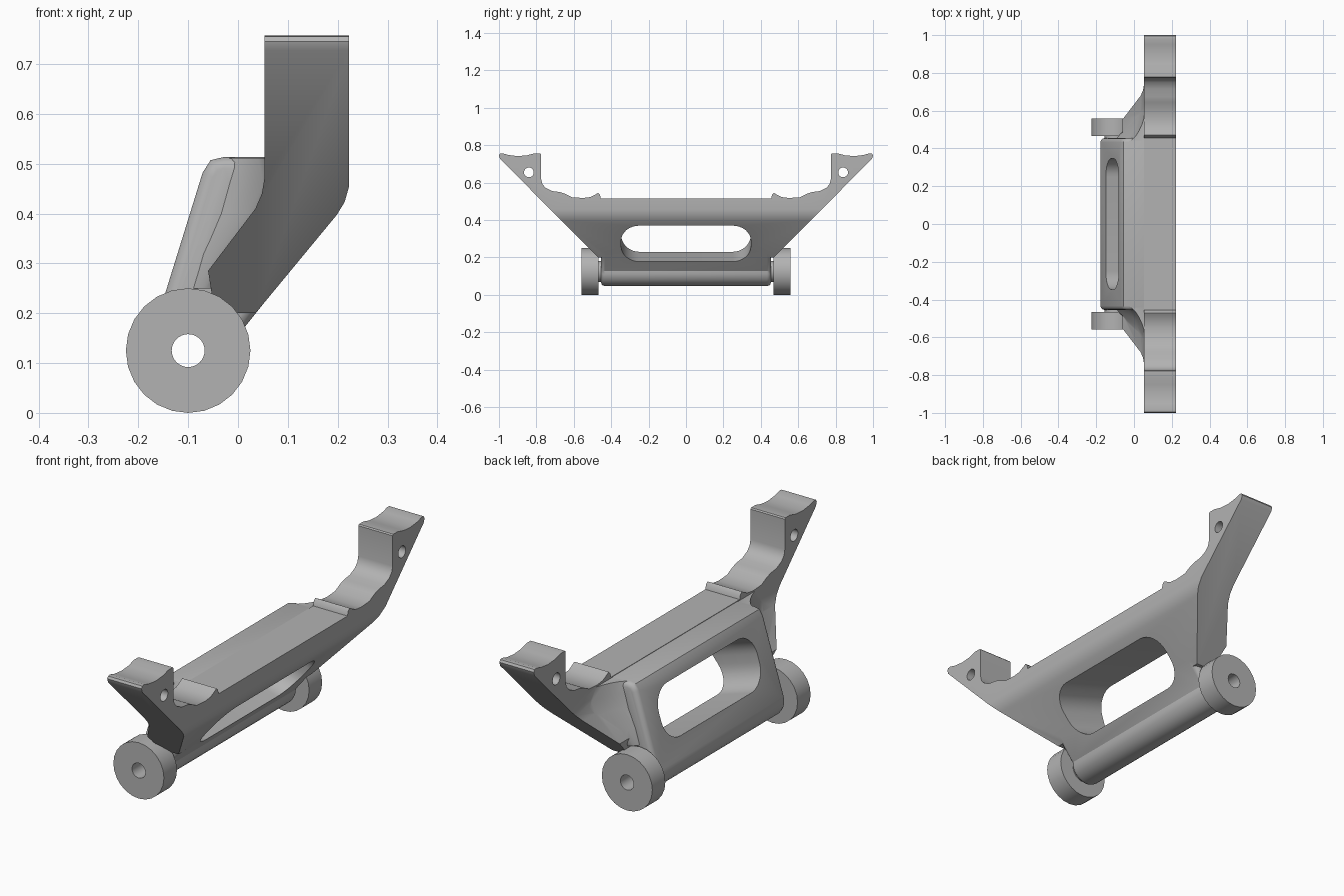
import bpy, bmesh
from math import cos, sin, radians, pi
from mathutils import Vector, Matrix

cube = bpy.data.objects.get("Cube")
if cube:
    bpy.data.objects.remove(cube)

AXLE = Vector((-0.1, 0, 0.125))
grey = bpy.data.materials.new("plain grey")
grey.use_nodes = True
grey.diffuse_color = (0.45, 0.45, 0.45, 1)
grey.node_tree.nodes["Principled BSDF"].inputs["Base Color"].default_value = grey.diffuse_color


def make(name, bm):
    bmesh.ops.recalc_face_normals(bm, faces=bm.faces)
    mesh = bpy.data.meshes.new(name)
    bm.to_mesh(mesh)
    bm.free()
    mesh.materials.append(grey)
    obj = bpy.data.objects.new(name, mesh)
    bpy.context.collection.objects.link(obj)
    return obj


def loft(name, rings):
    bm = bmesh.new()
    rows = [[bm.verts.new(p) for p in ring] for ring in rings]
    for a, b in zip(rows, rows[1:]):
        for i in range(len(a)):
            j = (i + 1) % len(a)
            bm.faces.new((a[i], a[j], b[j], b[i]))
    bm.faces.new(rows[0])
    bm.faces.new(rows[-1])
    return make(name, bm)


def prism(name, points, direction, place, half):
    """Extrude a 2D profile both ways along a direction."""
    d = Vector(direction)
    return loft(name, [[place(u, v) + d * s for u, v in points] for s in (-half, half)])


def xz(u, v):
    return Vector((u, 0, v))


def yz(u, v):
    return Vector((0, u, v))


def cylinder(name, centre, radius, depth, axis, sides=32):
    bm = bmesh.new()
    bmesh.ops.create_cone(bm, cap_ends=True, segments=sides, radius1=radius,
                          radius2=radius, depth=depth,
                          matrix=Matrix.Translation(centre) @ Matrix.Rotation(pi / 2, 4, axis))
    return make(name, bm)


def apply(obj, mod):
    bpy.context.view_layer.objects.active = obj
    bpy.ops.object.modifier_apply(modifier=mod.name)


def combine(obj, other, operation):
    mod = obj.modifiers.new("combine", 'BOOLEAN')
    mod.operation, mod.object, mod.solver = operation, other, 'EXACT'
    apply(obj, mod)
    bpy.data.objects.remove(other)


def smooth(obj):
    bpy.ops.object.select_all(action='DESELECT')
    obj.select_set(True)
    bpy.context.view_layer.objects.active = obj
    bpy.ops.object.shade_smooth_by_angle(angle=radians(32))


# Bent plate: side outline with saddles and pads, trimmed to the bent strip
half = [(0.455, 0.515), (0.46, 0.535), (0.47, 0.545), (0.482, 0.538), (0.51, 0.523),
        (0.55, 0.518), (0.61, 0.522), (0.645, 0.54), (0.675, 0.55), (0.715, 0.555),
        (0.75, 0.572), (0.768, 0.592), (0.774, 0.617), (0.774, 0.752), (0.779, 0.757),
        (0.81, 0.757), (0.85, 0.746), (0.9, 0.742), (0.95, 0.748), (0.98, 0.757),
        (0.994, 0.755), (1.0, 0.745), (0.994, 0.727), (0.47, 0.2)]
outline = half + [(-y, z) for y, z in reversed(half)]
strip = [(0.053, 0.8), (0.053, 0.47), (0.048, 0.44), (0.035, 0.41), (-0.06, 0.285),
         (-0.045, 0.19), (0.027, 0.19), (0.198, 0.397), (0.214, 0.423), (0.223, 0.455),
         (0.223, 0.8)]
frame = prism("mounting_frame", outline, (1, 0, 0), yz, 0.4)
combine(frame, prism("strip", strip, (0, 1, 0), xz, 1.2), 'INTERSECT')

# Central body with a rounded barrel along its lower edge
arc = [radians(163 + 199 * i / 16) for i in range(17)]
section = [(AXLE.x + 0.078 * cos(a), AXLE.z + 0.078 * sin(a)) for a in arc]
section += [(0.196, 0.4), (0.196, 0.513), (-0.03, 0.513), (-0.055, 0.507), (-0.071, 0.482)]
body = prism("body", section, (0, 1, 0), xz, 0.455)
bevel = body.modifiers.new("rounding", 'BEVEL')
bevel.width, bevel.segments, bevel.angle_limit = 0.022, 3, radians(60)
apply(body, bevel)
combine(frame, body, 'UNION')

# Concave webs blending the body ends into the arms
for side in (1, -1):
    rings = []
    for z, x0, x1, y1 in ((0.25, -0.1, -0.055, 0.49), (0.32, -0.085, -0.02, 0.56),
                          (0.4, -0.06, 0.04, 0.63), (0.46, -0.045, 0.062, 0.65),
                          (0.511, -0.025, 0.064, 0.6)):
        a, b, c = Vector((x0, 0.435)), Vector((x1 - 0.03, 0.47)), Vector((x1, y1))
        curve = [a * (1 - t) ** 2 + b * 2 * t * (1 - t) + c * t * t
                 for t in (i / 6 for i in range(7))]
        curve += [Vector((x1 + 0.02, y1 - 0.02)), Vector((x1 + 0.02, 0.42))]
        rings.append([(p.x, p.y * side, z) for p in curve])
    combine(frame, loft("web", rings), 'UNION')

# Necks carrying the wheels
for side in (1, -1):
    combine(frame, cylinder("neck", AXLE + Vector((0, 0.45 * side, 0)), 0.055, 0.04, 'X'), 'UNION')

# Long slot, square to the sloping rear face
up = Vector((0.296, 0, 0.955))
through = Vector((-0.955, 0, 0.296))
mid = Vector((-0.115, 0, 0.34))
slot = []
for cy, cv, start in ((0.25, 0.018, 0), (-0.25, 0.018, 90), (-0.25, -0.018, 180), (0.25, -0.018, 270)):
    for i in range(9):
        a = radians(start + i * 90 / 8)
        slot.append((cy + 0.097 * cos(a), cv + 0.097 * sin(a)))
combine(frame, prism("slot", slot, through,
                     lambda u, v: mid + Vector((0, u, 0)) + up * v, 0.6), 'DIFFERENCE')

# Axle bore and pad holes
combine(frame, cylinder("bore", AXLE, 0.033, 2, 'X'), 'DIFFERENCE')
for side in (1, -1):
    combine(frame, cylinder("hole", Vector((0.14, 0.84 * side, 0.655)), 0.026, 0.5, 'Y', 24), 'DIFFERENCE')
smooth(frame)

# Wheels
for side, name in ((-1, "front_wheel"), (1, "rear_wheel")):
    wheel = cylinder(name, AXLE + Vector((0, 0.513 * side, 0)), 0.125, 0.092, 'X', 24)
    combine(wheel, cylinder("bore", AXLE, 0.033, 2, 'X'), 'DIFFERENCE')
    smooth(wheel)
